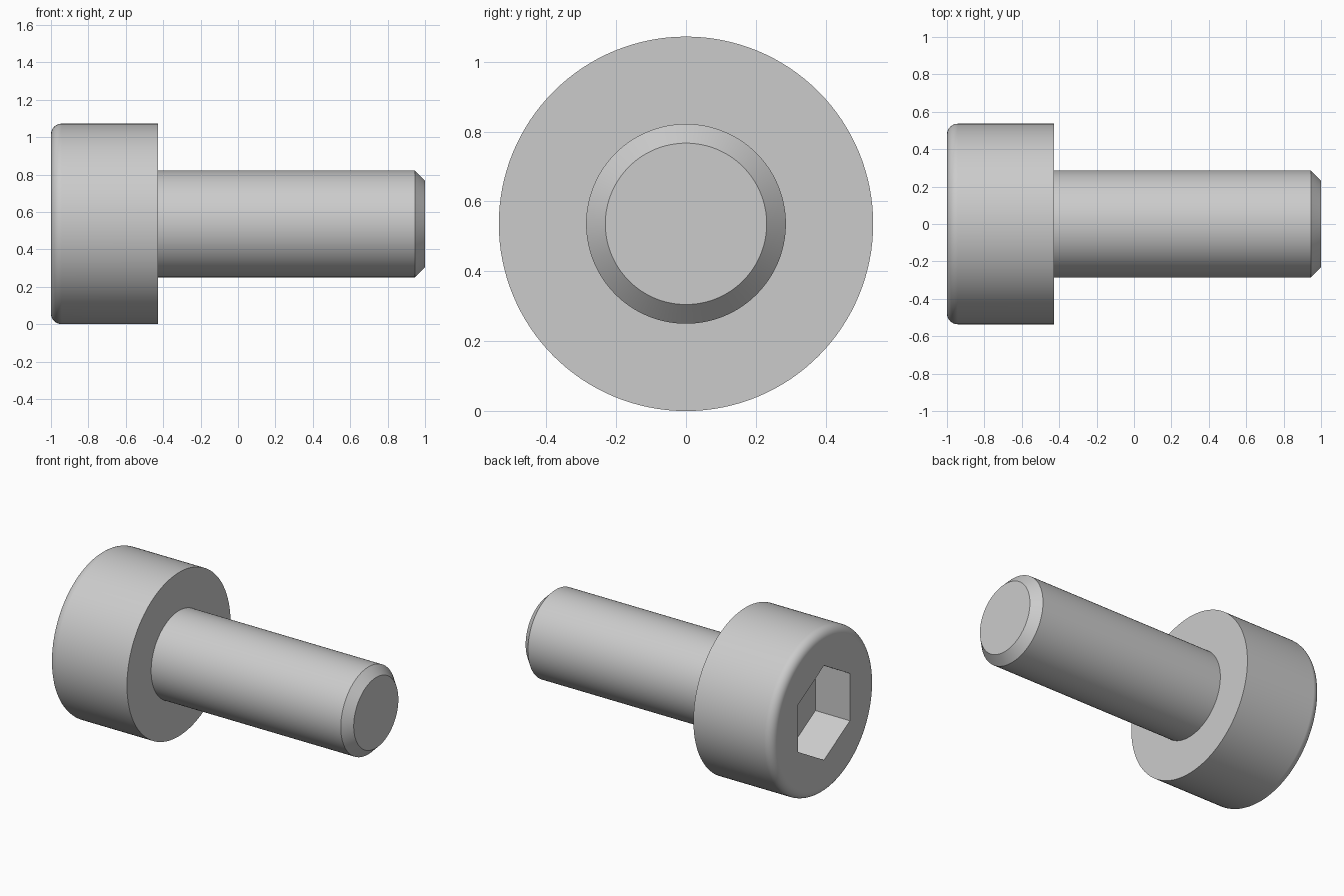
import bpy, bmesh
from math import pi, sin, cos, sqrt

if "Cube" in bpy.data.objects:
    bpy.data.objects.remove(bpy.data.objects["Cube"])

HEAD_R, SHANK_R = 0.536, 0.286
HEAD_BACK = -0.429
FILLET, CHAMFER = 0.057, 0.055
HEX_FLATS, HEX_DEPTH = 0.536, 0.25
AXIS_Z = HEAD_R


def rod(name, profile, sides, start=0.0):
    """Closed solid turned about the x direction from (x, radius) points."""
    bm = bmesh.new()
    angles = [start + 2 * pi * i / sides for i in range(sides)]
    rings = [[bm.verts.new((x, r * sin(a), AXIS_Z + r * cos(a))) for a in angles]
             for x, r in profile]
    for a, b in zip(rings, rings[1:]):
        for i in range(sides):
            j = (i + 1) % sides
            bm.faces.new((a[i], a[j], b[j], b[i]))
    bm.faces.new(rings[0])
    bm.faces.new(rings[-1])
    bmesh.ops.recalc_face_normals(bm, faces=bm.faces)
    mesh = bpy.data.meshes.new(name)
    bm.to_mesh(mesh)
    bm.free()
    obj = bpy.data.objects.new(name, mesh)
    bpy.context.collection.objects.link(obj)
    return obj


# Head with rounded rim, shank and chamfered tip as one turned solid
steps = 8
rim = [(-1 + FILLET * (1 - sin(t)), HEAD_R - FILLET * (1 - cos(t)))
       for t in (pi / 2 * (1 - k / steps) for k in range(steps + 1))]
screw = rod("socket_head_screw", rim + [
    (HEAD_BACK, HEAD_R), (HEAD_BACK, SHANK_R),
    (1 - CHAMFER, SHANK_R), (1, SHANK_R - CHAMFER)], 128)

# Hexagonal key socket, corners at top and bottom
socket = rod("hex_socket_cutter", [(-1.2, HEX_FLATS / sqrt(3)),
                                   (-1 + HEX_DEPTH, HEX_FLATS / sqrt(3))], 6)
socket.hide_render = True
cut = screw.modifiers.new("hex_socket", 'BOOLEAN')
cut.operation = 'DIFFERENCE'
cut.solver = 'EXACT'
cut.object = socket
bpy.context.view_layer.objects.active = screw
screw.select_set(True)
bpy.ops.object.modifier_apply(modifier=cut.name)
bpy.data.objects.remove(socket)

# Smooth round surfaces, crisp edges, flat end faces
bpy.ops.object.shade_smooth_by_angle(angle=pi / 6)
weighted = screw.modifiers.new("flat_ends", 'WEIGHTED_NORMAL')
weighted.keep_sharp = True
